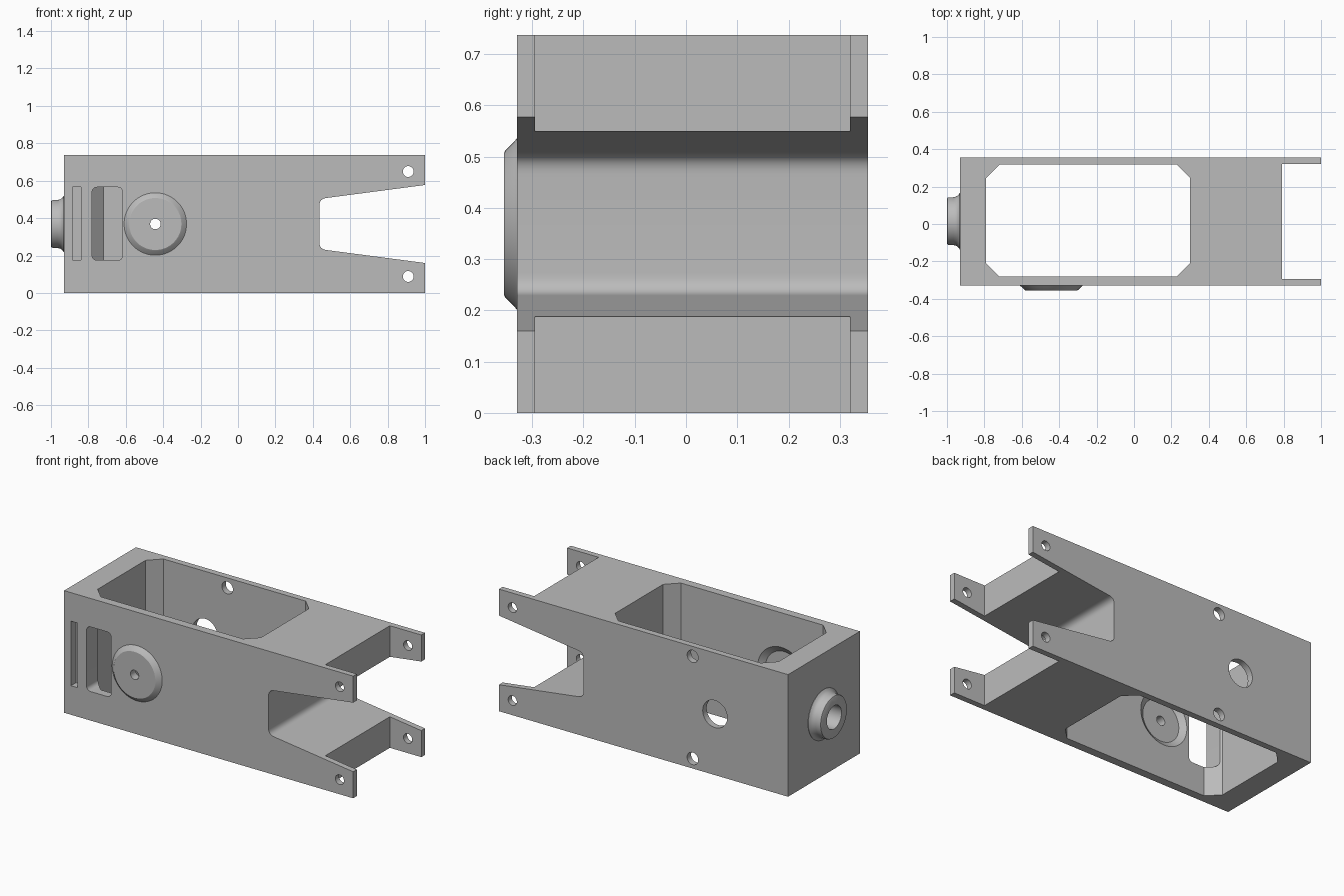
import bpy
import bmesh
import math

default = bpy.data.objects.get("Cube")
if default:
    bpy.data.objects.remove(default)

grey = bpy.data.materials.new("machined_grey")
grey.use_nodes = True
grey.diffuse_color = (0.5, 0.5, 0.5, 1)
grey.node_tree.nodes["Principled BSDF"].inputs["Base Color"].default_value = grey.diffuse_color


def place(axis, a, b, t):
    """Turn profile coordinates a, b and axial position t into a point."""
    return {"x": (t, a, b), "y": (a, t, b), "z": (a, b, t)}[axis]


def loft(name, rings):
    """Closed solid through rings that have equal point counts."""
    bm = bmesh.new()
    loops = [[bm.verts.new(p) for p in ring] for ring in rings]
    n = len(loops[0])
    for low, high in zip(loops, loops[1:]):
        for i in range(n):
            j = (i + 1) % n
            bm.faces.new((low[i], low[j], high[j], high[i]))
    bm.faces.new(loops[0])
    bm.faces.new(loops[-1])
    bmesh.ops.recalc_face_normals(bm, faces=bm.faces)
    mesh = bpy.data.meshes.new(name)
    bm.to_mesh(mesh)
    bm.free()
    mesh.materials.append(grey)
    obj = bpy.data.objects.new(name, mesh)
    bpy.context.collection.objects.link(obj)
    return obj


def prism(name, axis, pts, lo, hi):
    return loft(name, [[place(axis, a, b, t) for a, b in pts] for t in (lo, hi)])


def lathe(name, axis, centre, profile, n=48):
    """Solid of revolution from (axial position, radius) pairs."""
    angles = [2 * math.pi * i / n for i in range(n)]
    return loft(name, [[place(axis, centre[0] + r * math.cos(w), centre[1] + r * math.sin(w), t)
                        for w in angles] for t, r in profile])


def rect(x0, x1, y0, y1, corner=0.0, steps=1):
    """Rectangle with chamfered (one step) or rounded corners."""
    if not corner:
        return [(x0, y0), (x1, y0), (x1, y1), (x0, y1)]
    pts = []
    centres = [(x1 - corner, y1 - corner), (x0 + corner, y1 - corner),
               (x0 + corner, y0 + corner), (x1 - corner, y0 + corner)]
    for k, (cx, cy) in enumerate(centres):
        for s in range(steps + 1):
            w = math.pi / 2 * (k + s / steps)
            pts.append((cx + corner * math.cos(w), cy + corner * math.sin(w)))
    return pts


def fillet(p, q, r, steps=8):
    """Curve from p to r bending towards corner q."""
    return [tuple((1 - t) ** 2 * a + 2 * t * (1 - t) * b + t * t * c for a, b, c in zip(p, q, r))
            for t in (i / steps for i in range(steps + 1))]


def combine(body, other, operation):
    mod = body.modifiers.new("combine", "BOOLEAN")
    mod.operation = operation
    mod.solver = "EXACT"
    mod.object = other
    bpy.context.view_layer.objects.active = body
    bpy.ops.object.modifier_apply(modifier=mod.name)
    bpy.data.objects.remove(other)


FRONT, BACK, HEIGHT = -0.33, 0.355, 0.737
MID = HEIGHT / 2
BOSS = (-0.442, MID)

# Body: long block whose end is split by a tapered, round-cornered fork
lower = fillet((0.435, 0.272), (0.435, 0.232), (0.475, 0.229))
upper = [(x, HEIGHT - z) for x, z in reversed(lower)]
outline = [(-0.93, 0), (1, 0), (1, 0.16)] + lower[::-1] + upper[::-1]
outline += [(1, HEIGHT - 0.16), (1, HEIGHT), (-0.93, HEIGHT)]
body = prism("bracket_body", "y", outline, FRONT, BACK)

# Chamfered pocket and the gap between the thin fork ears
cuts = [prism("pocket", "z", rect(-0.79, 0.30, -0.28, 0.317, 0.07), -0.2, 1),
        prism("ear_gap", "z", rect(0.79, 1.2, -0.295, 0.32), -0.2, 1)]
for cut in cuts:
    combine(body, cut, "DIFFERENCE")

# Raised round bosses on the front and on the closed end
front_boss = lathe("front_boss", "y", BOSS,
                   [(-0.29, 0.166), (-0.33, 0.167), (-0.335, 0.161),
                    (-0.352, 0.144), (-0.355, 0.139)], 64)
end_boss = lathe("end_boss", "x", (0.015, MID),
                 [(-0.87, 0.15), (-0.932, 0.15), (-0.94, 0.139), (-0.95, 0.132),
                  (-0.965, 0.128), (-0.99, 0.128), (-0.997, 0.125), (-1, 0.119)], 64)
for boss in (front_boss, end_boss):
    combine(body, boss, "UNION")

# Dish behind the front boss, and all bores
cuts = [lathe("dish", "y", BOSS, [(-0.25, 0.165), (-0.28, 0.16), (-0.305, 0.125)], 64),
        lathe("boss_bore", "y", BOSS, [(-0.5, 0.028), (-0.2, 0.028)]),
        lathe("back_bore", "y", BOSS, [(0.2, 0.082), (0.5, 0.082)]),
        lathe("end_bore", "x", (0.015, MID), [(-1.2, 0.07), (-0.7, 0.07)])]
for z in (0.06, HEIGHT - 0.06):
    cuts.append(lathe("back_hole", "y", (-0.293, z), [(0.2, 0.037), (0.5, 0.037)]))
for z in (0.088, HEIGHT - 0.088):
    cuts.append(lathe("ear_hole", "y", (0.91, z), [(-0.5, 0.029), (0.5, 0.029)]))

# Front slots: a narrow blind one and a wide one opening into the pocket
cuts.append(prism("narrow_slot", "y", rect(-0.885, -0.84, 0.175, 0.565), -0.5, -0.28))
cuts.append(prism("wide_slot", "y", rect(-0.78, -0.617, 0.175, 0.565, 0.025, 6), -0.5, -0.2))
for cut in cuts:
    combine(body, cut, "DIFFERENCE")

# Smooth the round surfaces, keep the machined edges sharp
bpy.ops.object.select_all(action="DESELECT")
body.select_set(True)
bpy.context.view_layer.objects.active = body
bpy.ops.object.shade_smooth_by_angle(angle=math.radians(30))
